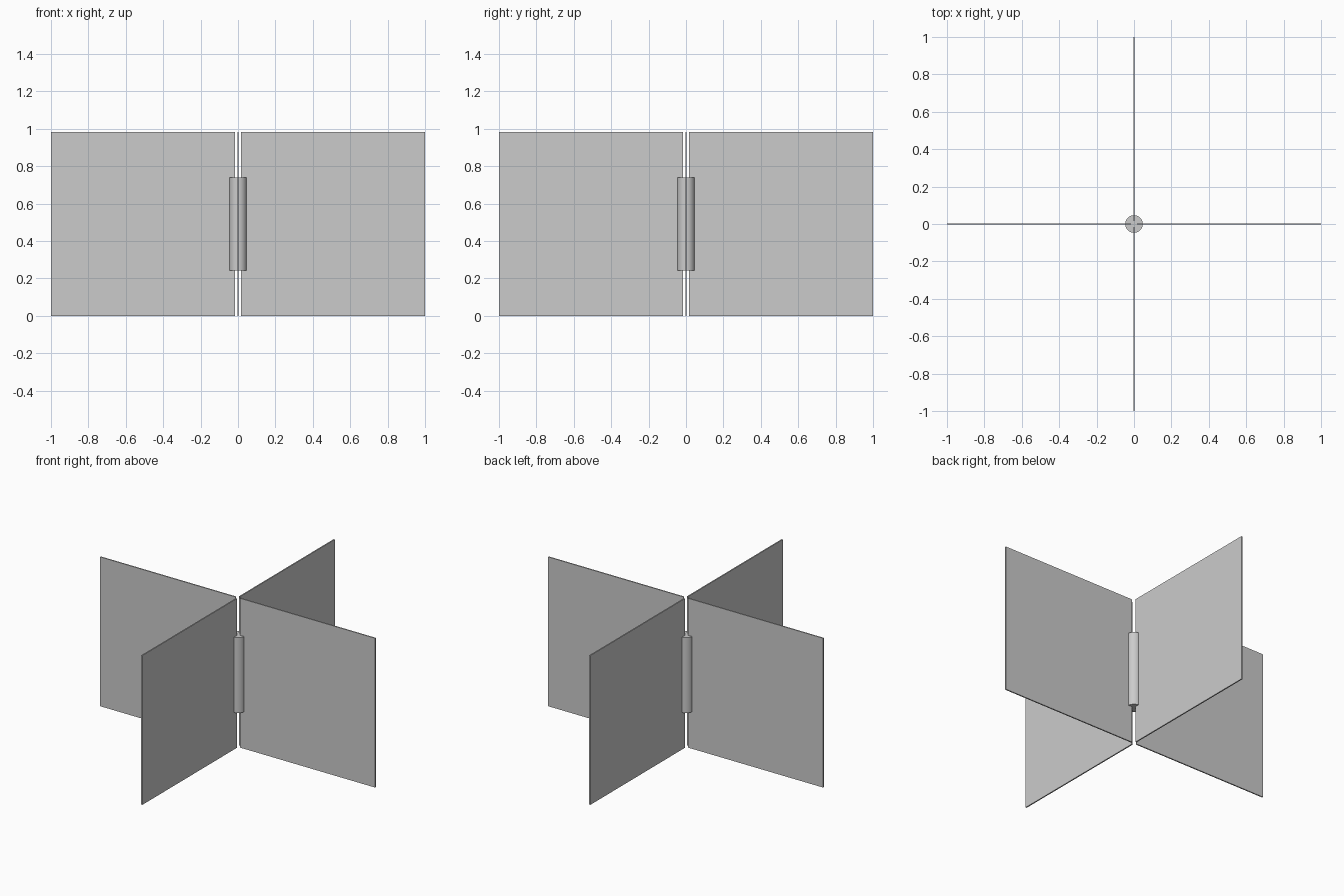
import bpy
from math import pi, cos, sin, radians

if "Cube" in bpy.data.objects:
    bpy.data.objects.remove(bpy.data.objects["Cube"])

HEIGHT = 0.982
INNER, OUTER = 0.017, 1.0
THICK = 0.008

# Four thin door wings around the central axis
for i in range(4):
    a = i * pi / 2
    mid = (INNER + OUTER) / 2
    bpy.ops.mesh.primitive_cube_add(
        size=1, location=(mid * cos(a), mid * sin(a), HEIGHT / 2), rotation=(0, 0, a))
    wing = bpy.context.object
    wing.name = f"wing_panel_{i + 1}"
    wing.scale = (OUTER - INNER, THICK, HEIGHT)
    bpy.ops.object.transform_apply(location=False, rotation=False, scale=True)

# Central hub cylinder
bpy.ops.mesh.primitive_cylinder_add(
    vertices=32, radius=0.047, depth=0.496, location=(0, 0, HEIGHT / 2))
hub = bpy.context.object
hub.name = "central_hub"
bpy.ops.object.shade_smooth_by_angle(angle=radians(30))
